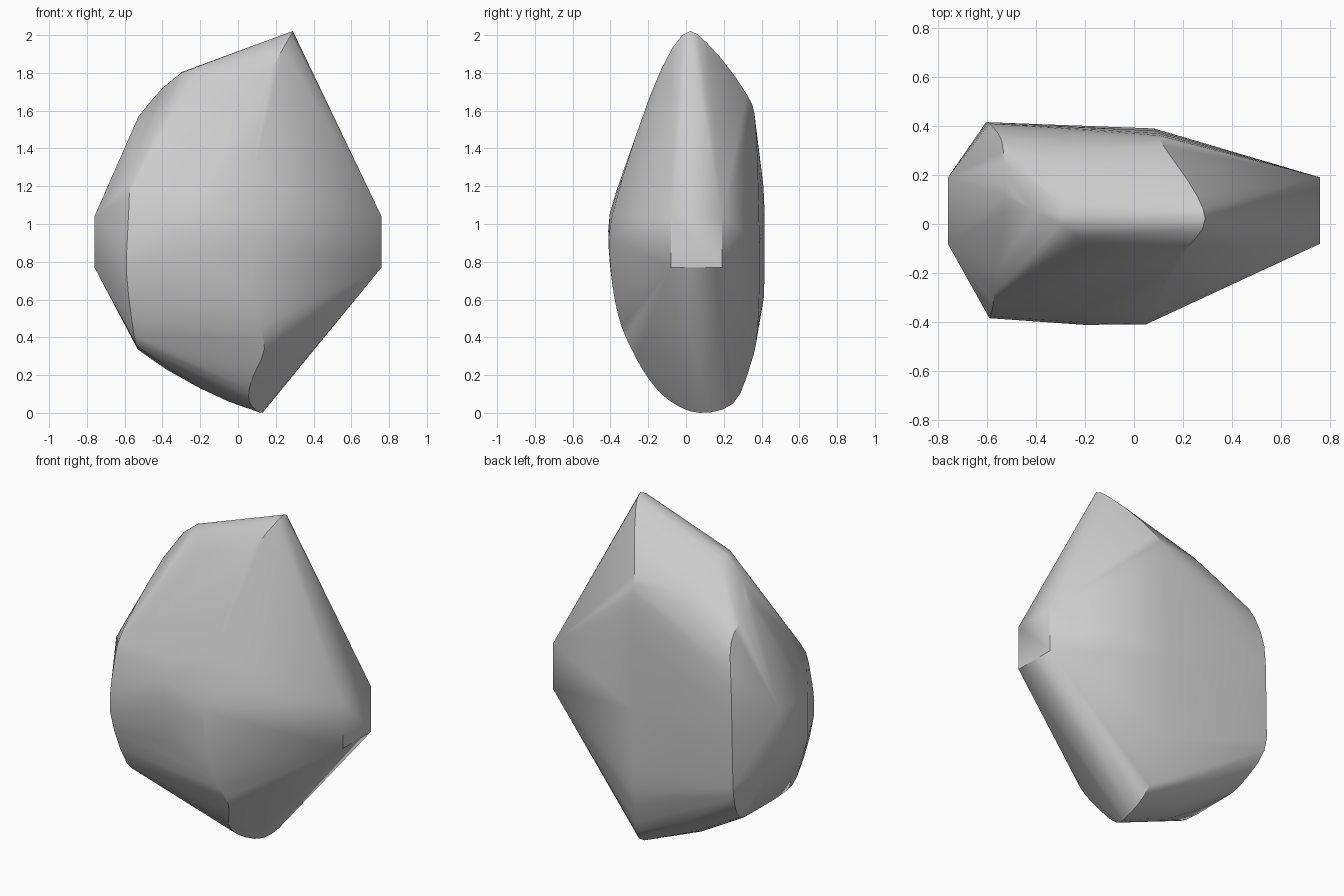
import bpy
import bmesh
from math import radians
from mathutils import Vector

cube = bpy.data.objects.get("Cube")
if cube:
    bpy.data.objects.remove(cube, do_unlink=True)


def smooth_ring(points, steps=3):
    """Round a closed outline with a Catmull-Rom curve."""
    pts = [Vector(p) for p in points]
    count = len(pts)
    result = []
    for i in range(count):
        a, b, c, d = (pts[(i + k) % count] for k in (-1, 0, 1, 2))
        for step in range(steps):
            t = step / steps
            result.append(0.5 * (2 * b + (c - a) * t
                                 + (2 * a - 5 * b + 4 * c - d) * t ** 2
                                 + (3 * b - a - 3 * c + d) * t ** 3))
    return result


# Outline where the broad body meets the long tapering side
apex_ring = [
    (.28, -.02, 2), (.26, .11, 1.96), (.12, .32, 1.69), (.1, .37, 1.5),
    (.08, .39, .9), (.09, .38, .45), (.1, .34, .25), (.14, .25, .05),
    (.12, .07, 0), (.06, -.08, .06), (.07, -.19, .17), (.14, -.29, .34),
    (.1, -.36, .52), (.05, -.4, .78), (.06, -.39, 1.05), (.13, -.19, 1.68),
]

# Fullest outline, through the middle of the body
middle_ring = [
    (-.3, 0, 1.8), (-.26, .12, 1.78), (-.22, .3, 1.64), (-.22, .38, 1.4),
    (-.22, .4, .9), (-.22, .37, .44), (-.22, .28, .22), (-.2, .08, .13),
    (-.2, -.09, .17), (-.2, -.25, .33), (-.2, -.36, .58), (-.2, -.41, .88),
    (-.2, -.37, 1.17), (-.2, -.1, 1.73),
]

# Outline where the body meets the short blunt side
blunt_ring = [
    (-.53, .05, 1.54), (-.53, .2, 1.55), (-.54, .34, 1.45),
    (-.59, .41, 1.2), (-.6, .41, .8), (-.6, .4, .55), (-.54, .25, .36),
    (-.53, .08, .34), (-.53, -.15, .34), (-.55, -.28, .41),
    (-.59, -.38, .74), (-.58, -.36, 1.02), (-.57, -.28, 1.22),
]

# Extra points that round the upper and lower ridges
ridges = [(-.4, .05, 1.72), (-.47, .1, 1.64), (-.38, .07, .23), (-.05, .07, .06)]

# Small square facets at both ends
end_facets = [(x, y, z) for x in (-.76, .76) for y in (-.08, .19) for z in (.77, 1.04)]

# Wrap everything in one convex skin
bm = bmesh.new()
for ring in (apex_ring, middle_ring, blunt_ring):
    for point in smooth_ring(ring):
        bm.verts.new(point)
for point in ridges + end_facets:
    bm.verts.new(point)
bmesh.ops.convex_hull(bm, input=bm.verts[:])
loose = [v for v in bm.verts if not v.link_faces]
bmesh.ops.delete(bm, geom=loose, context='VERTS')
bmesh.ops.dissolve_limit(bm, angle_limit=radians(1), verts=bm.verts[:], edges=bm.edges[:])
bmesh.ops.recalc_face_normals(bm, faces=bm.faces[:])

# Stand the stone on the ground
lowest = min(v.co.z for v in bm.verts)
bmesh.ops.translate(bm, verts=bm.verts[:], vec=(0, 0, -lowest))

mesh = bpy.data.meshes.new("stone_body")
bm.to_mesh(mesh)
bm.free()
stone = bpy.data.objects.new("stone_body", mesh)
bpy.context.collection.objects.link(stone)

# Plain grey stone
grey = bpy.data.materials.new("stone_grey")
grey.use_nodes = True
colour = (.6, .6, .6, 1)
grey.diffuse_color = colour
grey.node_tree.nodes["Principled BSDF"].inputs["Base Color"].default_value = colour
mesh.materials.append(grey)

bpy.context.view_layer.objects.active = stone
stone.select_set(True)
bpy.ops.object.shade_smooth_by_angle(angle=radians(30))
